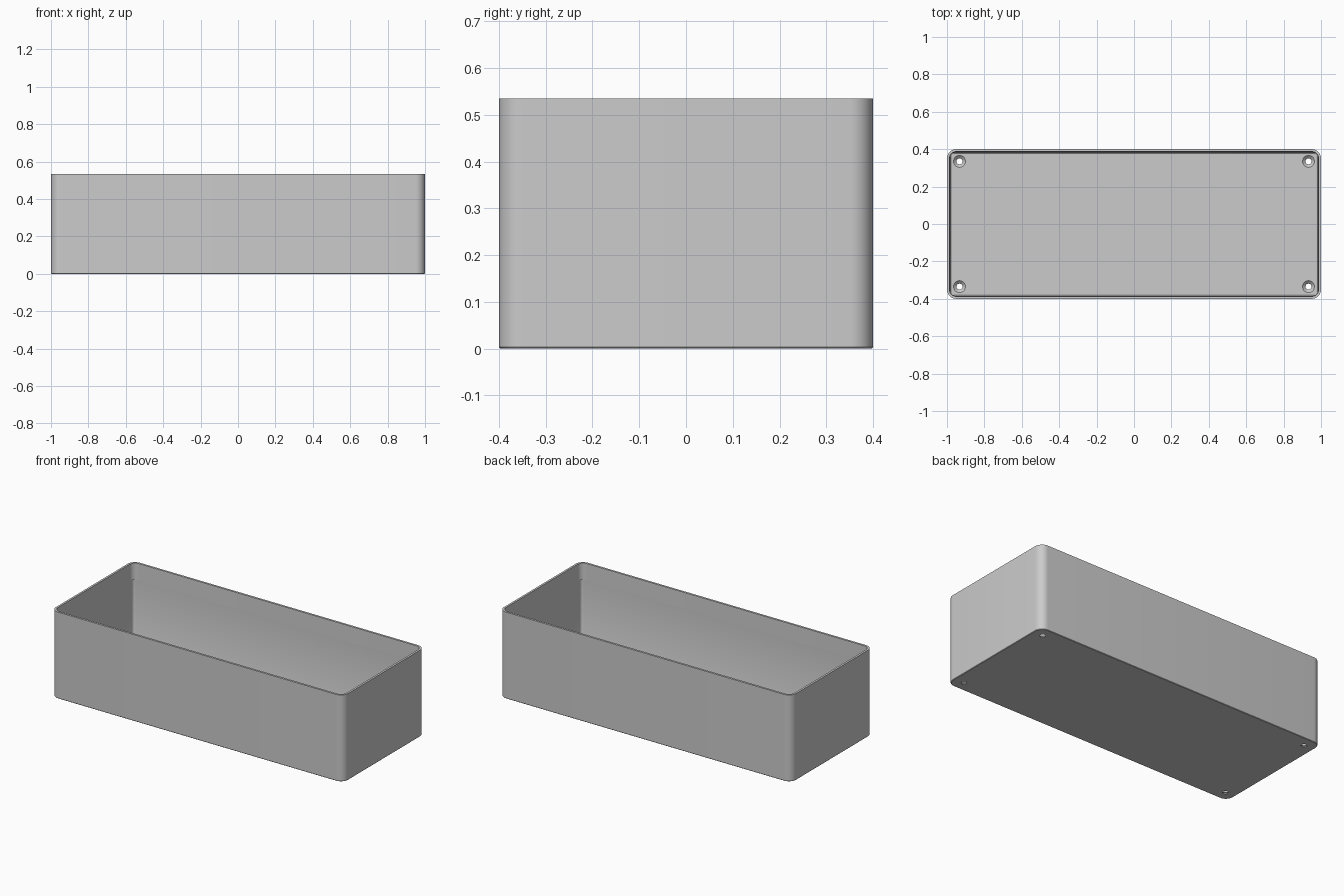
import bpy, bmesh, math

cube = bpy.data.objects.get("Cube")
if cube:
    bpy.data.objects.remove(cube, do_unlink=True)

HALF_X, HALF_Y, HEIGHT = 1.0, 0.4, 0.535
FLOOR = 0.02

grey = bpy.data.materials.new("plain grey")
grey.use_nodes = True
colour = (0.6, 0.6, 0.6, 1)
grey.diffuse_color = colour
grey.node_tree.nodes["Principled BSDF"].inputs["Base Color"].default_value = colour


def rounded_ring(bm, inset, radius, z, steps=10):
    """Rounded rectangle of vertices, inset from the outer size."""
    ring = []
    for i, (sx, sy) in enumerate([(1, 1), (-1, 1), (-1, -1), (1, -1)]):
        cx, cy = sx * (HALF_X - inset - radius), sy * (HALF_Y - inset - radius)
        for k in range(steps + 1):
            a = math.pi / 2 * (i + k / steps)
            ring.append(bm.verts.new((cx + radius * math.cos(a),
                                      cy + radius * math.sin(a), z)))
    return ring


def circle_ring(bm, centre, radius, z, sides=32):
    return [bm.verts.new((centre[0] + radius * math.cos(math.tau * k / sides),
                          centre[1] + radius * math.sin(math.tau * k / sides), z))
            for k in range(sides)]


def loft(bm, rings):
    """Skin consecutive rings and cap both ends."""
    for a, b in zip(rings, rings[1:]):
        n = len(a)
        for k in range(n):
            bm.faces.new((a[k], a[(k + 1) % n], b[(k + 1) % n], b[k]))
    bm.faces.new(rings[0])
    bm.faces.new(rings[-1])


def finish(bm, name):
    bmesh.ops.recalc_face_normals(bm, faces=bm.faces)
    mesh = bpy.data.meshes.new(name)
    bm.to_mesh(mesh)
    bm.free()
    mesh.materials.append(grey)
    obj = bpy.data.objects.new(name, mesh)
    bpy.context.collection.objects.link(obj)
    return obj


# Open box: outer wall, rim, rounded upper corners, tighter lower corners, floor
bm = bmesh.new()
profile = [  # inset, corner radius, height
    (0.003, 0.047, 0),
    (0, 0.05, 0.003),
    (0, 0.05, HEIGHT),
    (0.013, 0.037, HEIGHT),
    (0.015, 0.035, HEIGHT - 0.1),
    (0.015, 0.015, HEIGHT - 0.1),
    (0.017, 0.013, FLOOR + 0.012),
    (0.020, 0.010, FLOOR + 0.004),
    (0.026, 0.006, FLOOR),
]
loft(bm, [rounded_ring(bm, *p) for p in profile])
box = finish(bm, "open_box")

# Countersunk screw holes through the floor corners
bm = bmesh.new()
for sx in (-1, 1):
    for sy in (-1, 1):
        centre = (sx * 0.933, sy * 0.335)
        loft(bm, [circle_ring(bm, centre, r, z) for r, z in
                  [(0.016, -0.02), (0.016, 0.005), (0.032, FLOOR), (0.032, FLOOR + 0.02)]])
cutter = finish(bm, "screw_hole_cutter")
cutter.hide_render = True

cut = box.modifiers.new("screw holes", "BOOLEAN")
cut.operation = "DIFFERENCE"
cut.solver = "EXACT"
cut.object = cutter

bpy.ops.object.select_all(action="DESELECT")
box.select_set(True)
bpy.context.view_layer.objects.active = box
bpy.ops.object.modifier_apply(modifier=cut.name)
bpy.data.objects.remove(cutter, do_unlink=True)
bpy.ops.object.shade_smooth_by_angle(angle=math.radians(30))
